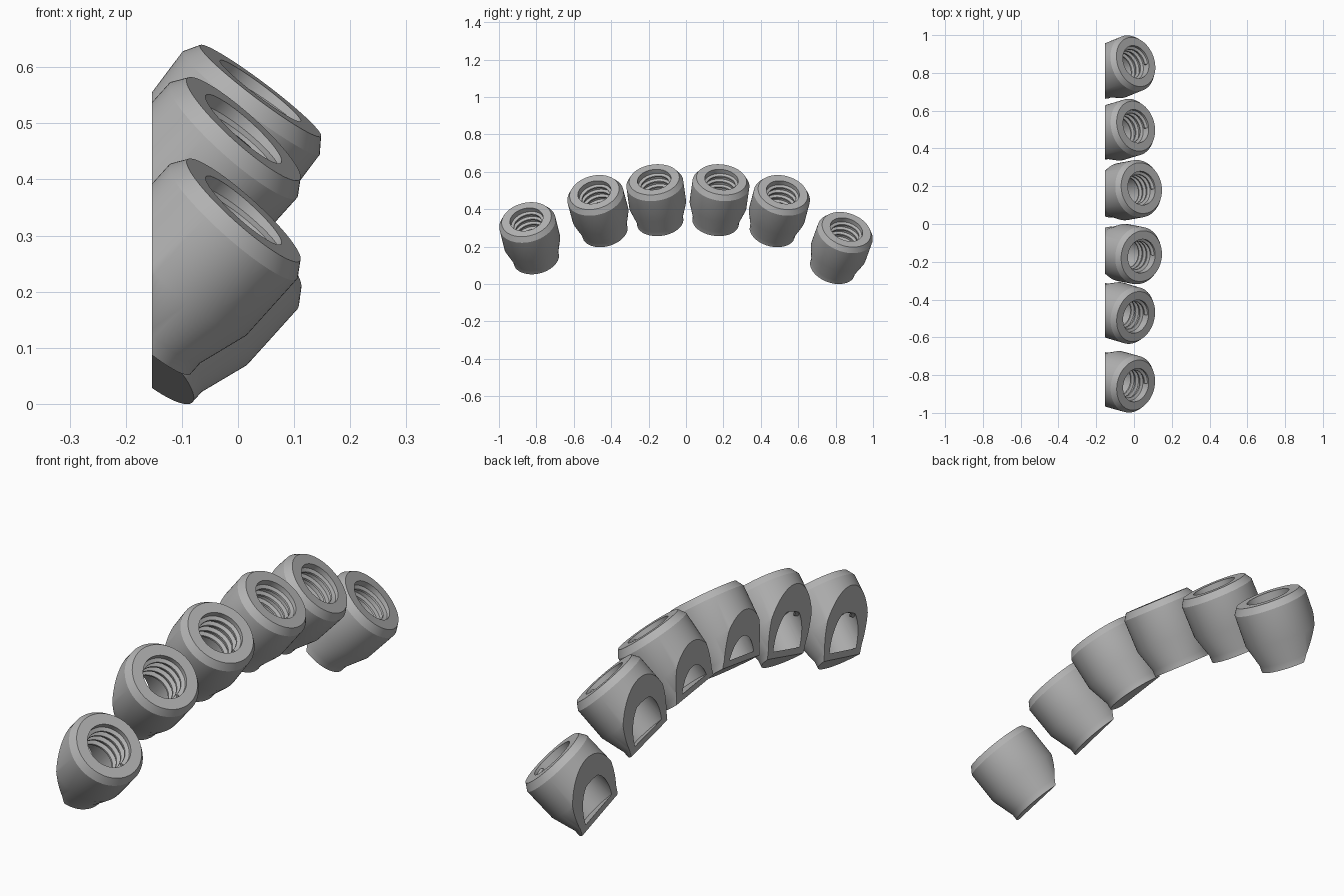
import bpy
import bmesh
import math
from mathutils import Vector, Matrix

default_cube = bpy.data.objects.get("Cube")
if default_cube:
    bpy.data.objects.remove(default_cube, do_unlink=True)

# Single grey material
grey = bpy.data.materials.new("plain_grey")
grey.use_nodes = True
grey.diffuse_color = (0.45, 0.45, 0.45, 1)
grey.node_tree.nodes["Principled BSDF"].inputs["Base Color"].default_value = grey.diffuse_color

CUT_X = -0.153       # flat mounting side shared by all sockets
HOLE = 0.09
FLOOR = -0.265
BASE = -0.285


def finish(bm, name, matrix):
    """Place the mesh, slice it flat on the mounting side and make an object."""
    bm.transform(matrix)
    bmesh.ops.recalc_face_normals(bm, faces=bm.faces[:])
    cut = bmesh.ops.bisect_plane(
        bm, geom=bm.verts[:] + bm.edges[:] + bm.faces[:], dist=1e-6,
        plane_co=(CUT_X, 0, 0), plane_no=(-1, 0, 0), clear_outer=True)
    rim = [e for e in cut["geom_cut"] if isinstance(e, bmesh.types.BMEdge)]
    if rim:
        bmesh.ops.triangle_fill(bm, edges=rim, use_beauty=True, normal=(-1, 0, 0))
        bmesh.ops.recalc_face_normals(bm, faces=bm.faces[:])
    mesh = bpy.data.meshes.new(name)
    bm.to_mesh(mesh)
    bm.free()
    mesh.materials.append(grey)
    ob = bpy.data.objects.new(name, mesh)
    bpy.context.collection.objects.link(ob)
    bpy.ops.object.select_all(action="DESELECT")
    ob.select_set(True)
    bpy.context.view_layer.objects.active = ob
    bpy.ops.object.shade_smooth_by_angle(angle=math.radians(25))


def socket_body(name, matrix):
    """Turned body: blind hole, bevelled rim, straight wall, tapered foot."""
    profile = [(0, FLOOR), (HOLE, FLOOR), (HOLE, 0), (0.135, 0), (0.153, -0.028),
               (0.153, -0.165), (0.125, -0.258), (0.125, BASE), (0, BASE)]
    bm = bmesh.new()
    verts = [bm.verts.new((r, 0, z)) for r, z in profile]
    edges = [bm.edges.new(pair) for pair in zip(verts, verts[1:])]
    bmesh.ops.spin(bm, geom=verts + edges, cent=(0, 0, 0), axis=(0, 0, 1),
                   angle=math.tau, steps=72)
    bmesh.ops.remove_doubles(bm, verts=bm.verts[:], dist=1e-5)
    finish(bm, name, matrix)


def socket_thread(name, matrix, turns=3.7, pitch=0.036, steps=48):
    """Helical ridge swept along the wall of the hole."""
    section = [(0.094, 0.012), (0.076, 0.004), (0.076, -0.004), (0.094, -0.012)]
    bm = bmesh.new()
    rings = []
    for i in range(int(turns * steps) + 1):
        a = math.tau * i / steps
        z = -0.02 - pitch * i / steps
        rings.append([bm.verts.new((r * math.cos(a), r * math.sin(a), z + h))
                      for r, h in section])
    for a, b in zip(rings, rings[1:]):
        for k in range(4):
            n = (k + 1) % 4
            bm.faces.new((a[k], a[n], b[n], b[k]))
    bm.faces.new(rings[0])
    bm.faces.new(rings[-1])
    finish(bm, name, matrix)


# Rim centre, sideways tilt and fan lean (degrees) of each socket along the arch
sockets = [
    ((0.010, -0.853, 0.345), 42, -14),
    ((0.010, -0.490, 0.490), 42, -15),
    ((0.040, -0.170, 0.558), 37, -8),
    ((0.040, 0.190, 0.558), 37, 8),
    ((0.010, 0.518, 0.490), 42, 15),
    ((0.010, 0.858, 0.291), 42, 20),
]
for number, (centre, tilt, lean) in enumerate(sockets, 1):
    axis = Vector((math.tan(math.radians(tilt)), math.tan(math.radians(lean)), 1))
    turn = Vector((0, 0, 1)).rotation_difference(axis.normalized())
    place = Matrix.Translation(centre) @ turn.to_matrix().to_4x4()
    socket_body(f"socket_{number}", place)
    socket_thread(f"socket_thread_{number}", place)
